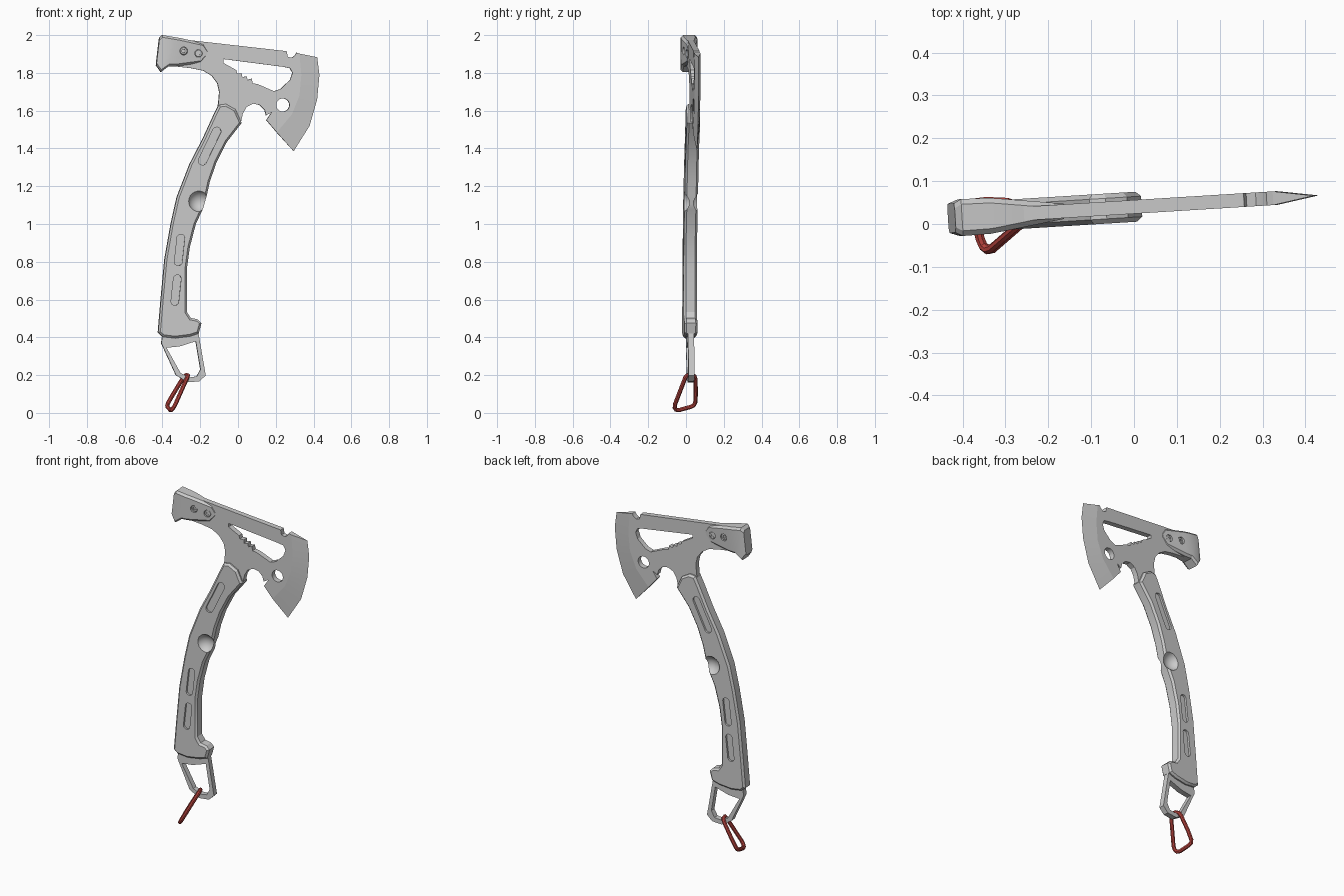
import bpy, bmesh, math
from mathutils import Matrix, Vector

if "Cube" in bpy.data.objects:
    bpy.data.objects.remove(bpy.data.objects["Cube"])

YAW = Matrix.Translation((0, 0.04, 0)) @ Matrix.Rotation(0.062, 4, 'Z')
PLATE = 0.016   # half thickness of the steel
GRIP = 0.035    # half thickness of the grip


def make(name, bm):
    bmesh.ops.recalc_face_normals(bm, faces=bm.faces)
    me = bpy.data.meshes.new(name)
    bm.to_mesh(me)
    bm.free()
    ob = bpy.data.objects.new(name, me)
    bpy.context.collection.objects.link(ob)
    return ob


def prism(name, pts, half, y=0.0, chamfer=0.0):
    """Extrude an (x, z) outline along y, optionally chamfering both rims."""
    bm = bmesh.new()
    a = [bm.verts.new((p[0], y - half, p[1])) for p in pts]
    b = [bm.verts.new((p[0], y + half, p[1])) for p in pts]
    rims = [bm.faces.new(a), bm.faces.new(b[::-1])]
    for i in range(len(pts)):
        j = (i + 1) % len(pts)
        bm.faces.new((a[j], a[i], b[i], b[j]))
    if chamfer:
        bmesh.ops.recalc_face_normals(bm, faces=bm.faces)
        bmesh.ops.bevel(bm, geom=[e for f in rims for e in f.edges], offset=chamfer,
                        segments=1, affect='EDGES', profile=0.5)
    return make(name, bm)


def loft(name, sections):
    """Skin closed rings of equal size and cap both ends."""
    bm = bmesh.new()
    rings = [[bm.verts.new(p) for p in s] for s in sections]
    n = len(rings[0])
    for r, s in zip(rings, rings[1:]):
        for i in range(n):
            j = (i + 1) % n
            bm.faces.new((r[i], r[j], s[j], s[i]))
    bm.faces.new(rings[0])
    bm.faces.new(rings[-1])
    return make(name, bm)


def capsule(a, b, r, n=8):
    """Slot outline from a to b; a full circle when a equals b."""
    ang = math.atan2(b[1] - a[1], b[0] - a[0])
    pts = []
    for c, start in ((b, ang - math.pi / 2), (a, ang + math.pi / 2)):
        for k in range(n):
            t = start + math.pi * (k + 0.5) / n
            pts.append((c[0] + r * math.cos(t), c[1] + r * math.sin(t)))
    return pts


def cut(ob, cutter):
    cutter.hide_render = True
    m = ob.modifiers.new("cut", 'BOOLEAN')
    m.operation, m.solver, m.object = 'DIFFERENCE', 'EXACT', cutter
    bpy.context.view_layer.objects.active = ob
    bpy.ops.object.modifier_apply(modifier=m.name)
    bpy.data.objects.remove(cutter)


def smooth(ob, deg=30):
    bpy.ops.object.select_all(action='DESELECT')
    ob.select_set(True)
    bpy.context.view_layer.objects.active = ob
    bpy.ops.object.shade_smooth_by_angle(angle=math.radians(deg))


parts = []

# Head plate, its right boundary being the line where the edge bevel starts
bevel_line = [(.325, 1.902), (.335, 1.79), (.325, 1.68), (.285, 1.58), (.205, 1.485)]
head = prism("head_plate", [
    (-.405, 1.99), (.257, 1.915), (.263, 1.885), (.285, 1.88), (.302, 1.893), (.31, 1.907),
    *bevel_line,
    (.15, 1.55), (.178, 1.592), (.148, 1.575), (.14, 1.605), (.115, 1.63), (.08, 1.637),
    (.045, 1.62), (.025, 1.585), (.015, 1.54), (-.05, 1.46), (-.14, 1.46), (-.115, 1.58),
    (-.105, 1.64), (-.10, 1.70), (-.11, 1.745), (-.14, 1.785), (-.185, 1.812),
    (-.25, 1.825), (-.34, 1.835), (-.385, 1.85)], PLATE)
window = [(-.077, 1.873), (-.077, 1.852), (-.01, 1.815), (-.005, 1.797), (.02, 1.797),
          (.022, 1.777), (.045, 1.782), (.05, 1.762), (.072, 1.77), (.077, 1.745),
          (.105, 1.74), (.19, 1.703), (.225, 1.715), (.275, 1.762), (.288, 1.80),
          (.275, 1.825), (.24, 1.832)]
cut(head, prism("window_cutter", window, 0.1))
cut(head, prism("hole_cutter", capsule((.237, 1.63), (.237, 1.63), .035, 12), 0.1))
parts.append(head)

# Sharpened cutting edge
edge_line = [(.42, 1.883), (.432, 1.79), (.42, 1.66), (.38, 1.52), (.295, 1.385)]
parts.append(loft("cutting_edge", [
    [(b[0], -PLATE, b[1]), (b[0], PLATE, b[1]), (e[0], 0, e[1])]
    for b, e in zip(bevel_line, edge_line)]))

# Hammer poll with tapering cheeks: (top, bottom, half thickness)
poll = []
for t, b, h in [((-.418, 1.985), (-.435, 1.84), .034), ((-.402, 2.0), (-.41, 1.805), .043),
                ((-.335, 1.989), (-.37, 1.835), .042), ((-.305, 1.984), (-.33, 1.835), .038),
                ((-.185, 1.957), (-.20, 1.852), .021), ((-.163, 1.925), (-.167, 1.888), .018)]:
    t, b = Vector(t), Vector(b)
    c = .012
    k = c / (b - t).length
    ring = []
    for u, v in [(k, h), (1 - k, h), (1, h - c), (1, c - h), (1 - k, -h), (k, -h), (0, c - h), (0, h - c)]:
        p = t.lerp(b, u)
        ring.append((p.x, v, p.y))
    poll.append(ring)
hammer = loft("hammer_poll", poll)
parts.append(hammer)

# Countersunk screws with hex sockets
for i, (c, half) in enumerate([((-.29, 1.916), .028), ((-.21, 1.903), .0185)]):
    cut(hammer, prism("sink_cutter", capsule(c, c, .021), 0.1))
    screw = prism(f"screw_{i + 1}", capsule(c, c, .0205), half, chamfer=.003)
    for s in (-1, 1):
        cut(screw, prism("hex_cutter", capsule(c, c, .010, 3), .008, y=s * half))
    parts.append(screw)

# Curved grip with chamfered rims
grip = prism("grip", [
    (-.103, 1.63), (-.065, 1.635), (-.015, 1.607), (.018, 1.535), (-.06, 1.435),
    (-.115, 1.327), (-.15, 1.227), (-.167, 1.152), (-.183, 1.09), (-.225, 1.0),
    (-.257, .877), (-.273, .76), (-.273, .535), (-.252, .503), (-.215, .495), (-.195, .475),
    (-.21, .42), (-.257, .405), (-.335, .395), (-.40, .403), (-.425, .425), (-.41, .60),
    (-.39, .813), (-.357, 1.0), (-.325, 1.142), (-.257, 1.317), (-.188, 1.45),
    (-.13, 1.576)], GRIP, chamfer=.011)
for s in (-1, 1):
    # Recessed slots and thumb scoop on each side
    for a, b, r in [((-.115, 1.49), (-.19, 1.335), .023), ((-.305, .925), (-.319, .80), .021),
                    ((-.324, .71), (-.337, .59), .021)]:
        cut(grip, prism("slot_cutter", capsule(a, b, r, 6), .012, y=s * GRIP))
    bm = bmesh.new()
    bmesh.ops.create_uvsphere(bm, u_segments=24, v_segments=12, radius=.06,
                              matrix=Matrix.Translation((-.21, s * .06, 1.12)))
    cut(grip, make("scoop_cutter", bm))
parts.append(grip)

# Lanyard loop at the butt
loop = prism("lanyard_loop", [
    (-.40, .42), (-.408, .37), (-.33, .20), (-.268, .162), (-.205, .167), (-.172, .199),
    (-.212, .43)], PLATE)
cut(loop, prism("loop_cutter", [
    (-.38, .345), (-.31, .352), (-.225, .379), (-.20, .23), (-.22, .193), (-.257, .188),
    (-.305, .21)], 0.1))
parts.append(loop)

for ob in parts:
    ob.data.transform(YAW)
    smooth(ob, 25)

# Red carabiner: a D-shaped ring lying in a tilted plane
cu = bpy.data.curves.new("carabiner", 'CURVE')
cu.dimensions = '3D'
cu.bevel_depth = .0115
cu.bevel_resolution = 2
ring = [(-.003, .188), (.006, .199), (.030, .201), (.045, .194), (.050, .178), (.052, .10),
        (.049, .055), (.041, .040), (.025, .032), (-.035, .015), (-.052, .016), (-.060, .028),
        (-.057, .048)]
sp = cu.splines.new('POLY')
sp.points.add(len(ring) - 1)
for p, (y, z) in zip(sp.points, ring):
    p.co = (-.382 + .6 * z - .4 * y, y, z, 1)
sp.use_cyclic_u = True
carabiner = bpy.data.objects.new("carabiner", cu)
bpy.context.collection.objects.link(carabiner)
bpy.ops.object.select_all(action='DESELECT')
carabiner.select_set(True)
bpy.context.view_layer.objects.active = carabiner
bpy.ops.object.convert(target='MESH')
carabiner = bpy.context.view_layer.objects.active
red = bpy.data.materials.new("red")
red.diffuse_color = (.5, .06, .05, 1)
red.use_nodes = True
red.node_tree.nodes["Principled BSDF"].inputs["Base Color"].default_value = red.diffuse_color
carabiner.data.materials.clear()
carabiner.data.materials.append(red)
smooth(carabiner, 40)
